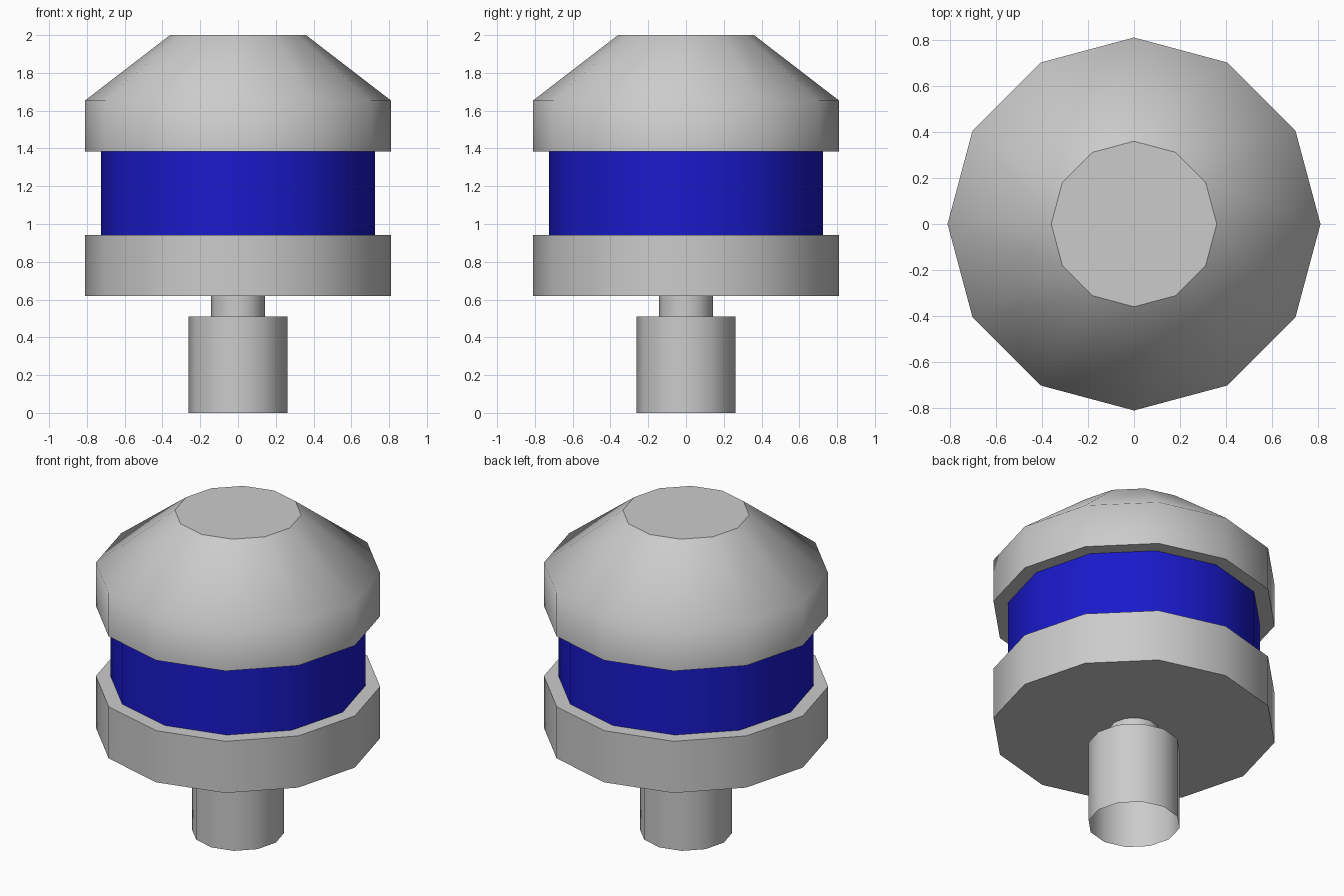
import bpy, bmesh
from math import cos, sin, tau

if "Cube" in bpy.data.objects:
    bpy.data.objects.remove(bpy.data.objects["Cube"])

SIDES = 12


def lathe(name, profile, smooth_rings=(), cap_top=False, color=None):
    """Spin (radius, z) points, listed bottom to top, around z; rings are sharp unless listed."""
    bm = bmesh.new()
    rings = [[bm.verts.new((r * cos(tau * i / SIDES), r * sin(tau * i / SIDES), z))
              for i in range(SIDES)] for r, z in profile]
    for lo, hi in zip(rings, rings[1:]):
        for i in range(SIDES):
            k = (i + 1) % SIDES
            bm.faces.new((lo[i], lo[k], hi[k], hi[i])).smooth = True
    if cap_top:
        bm.faces.new(rings[-1]).smooth = True
    for n, ring in enumerate(rings):
        if n not in smooth_rings:
            for i in range(SIDES):
                bm.edges.get((ring[i], ring[(i + 1) % SIDES])).smooth = False
    mesh = bpy.data.meshes.new(name)
    bm.to_mesh(mesh)
    bm.free()
    obj = bpy.data.objects.new(name, mesh)
    bpy.context.collection.objects.link(obj)
    if color:
        mat = bpy.data.materials.new(name + "_paint")
        mat.diffuse_color = color
        mat.use_nodes = True
        mat.node_tree.nodes["Principled BSDF"].inputs["Base Color"].default_value = mat.diffuse_color
        mesh.materials.append(mat)
    return obj


NECK, BAND, RIM = 0.143, 0.726, 0.811

# Hollow stem, open at the bottom, stepping in to a narrow neck
lathe("stem", [(0.262, 0), (0.262, 0.511), (NECK, 0.511), (NECK, 0.618)])

# Lower disc
lathe("lower_disc", [(NECK, 0.618), (RIM, 0.618), (RIM, 0.942), (BAND, 0.942)])

# Blue band
lathe("blue_band", [(BAND, 0.942), (BAND, 1.383)], color=(0.01, 0.01, 0.6, 1))

# Domed cap with a soft shoulder and a flat top
lathe("cap", [(BAND, 1.383), (RIM, 1.383), (RIM, 1.653), (0.36, 2.0)],
      smooth_rings=(2,), cap_top=True)
